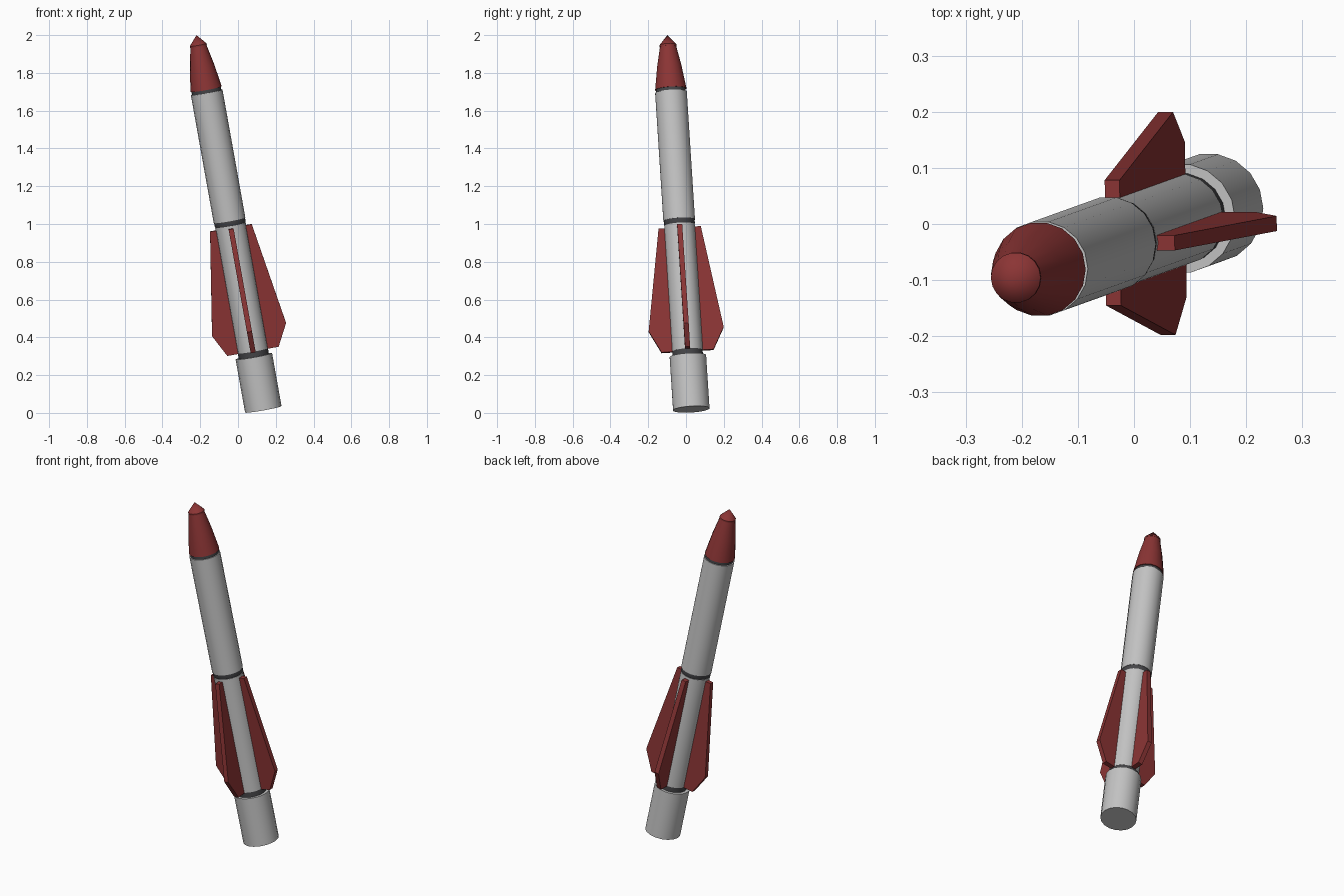
import bpy, bmesh, math
from mathutils import Vector, Matrix

if "Cube" in bpy.data.objects:
    bpy.data.objects.remove(bpy.data.objects["Cube"])


def material(name, rgb):
    m = bpy.data.materials.new(name)
    m.diffuse_color = (*rgb, 1)
    m.use_nodes = True
    m.node_tree.nodes["Principled BSDF"].inputs["Base Color"].default_value = m.diffuse_color
    return m


WHITE = material("light grey", (0.55, 0.55, 0.55))
RED = material("dark red", (0.26, 0.035, 0.035))
DARK = material("dark grey", (0.06, 0.06, 0.065))

# Tilted frame: the rocket leans along its axis from base to tip
base, tip = Vector((0.134, 0.028, 0.019)), Vector((-0.22, -0.099, 2.0))
LENGTH = (tip - base).length
az = (tip - base).normalized()
ax = Vector((0, 1, 0)).cross(az).normalized()
ay = az.cross(ax)
FRAME = Matrix.Translation(base) @ Matrix((ax, ay, az)).transposed().to_4x4()
SIDES = 18


def finish(name, bm, mat, smooth=True):
    bmesh.ops.recalc_face_normals(bm, faces=bm.faces)
    bm.transform(FRAME)
    me = bpy.data.meshes.new(name)
    bm.to_mesh(me)
    bm.free()
    me.materials.append(mat)
    ob = bpy.data.objects.new(name, me)
    bpy.context.collection.objects.link(ob)
    if smooth:
        bpy.ops.object.select_all(action='DESELECT')
        ob.select_set(True)
        bpy.context.view_layer.objects.active = ob
        bpy.ops.object.shade_smooth_by_angle(angle=math.radians(30))


def lathe(name, profile, mat):
    """Turn (radius, height) points round the rocket axis, with closed ends."""
    bm = bmesh.new()
    rings = []
    for r, h in profile:
        if r == 0:
            rings.append([bm.verts.new((0, 0, h))] * SIDES)
        else:
            rings.append([bm.verts.new((r * math.cos(2 * math.pi * i / SIDES),
                                        r * math.sin(2 * math.pi * i / SIDES), h))
                          for i in range(SIDES)])
    for a, b in zip(rings, rings[1:]):
        for i in range(SIDES):
            j = (i + 1) % SIDES
            bm.faces.new(dict.fromkeys((a[i], a[j], b[j], b[i])))
    for ring in (rings[0], rings[-1]):
        if ring[0] is not ring[1]:
            bm.faces.new(ring)
    finish(name, bm, mat)


# Body sections and the dark joints between them
lathe("booster", [(0.098, 0), (0.098, 0.286)], WHITE)
lathe("lower_joint", [(0.081, 0.28), (0.081, 0.318)], DARK)
lathe("fin_section", [(0.082, 0.315), (0.082, 0.992)], WHITE)
lathe("middle_joint", [(0.077, 0.985), (0.083, 1.0), (0.083, 1.02)], DARK)
lathe("upper_tube", [(0.085, 1.018), (0.085, 1.708)], WHITE)
lathe("nose_joint", [(0.079, 1.70), (0.079, 1.73)], DARK)

# Nose: tapered shell and a small pointed cap
lathe("nose_cone", [(0.084, 1.725), (0.065, 1.85), (0.042, 1.962)], RED)
lathe("nose_tip", [(0.045, 1.955), (0.045, 1.964), (0, LENGTH)], RED)

# Four swept fins
outline = [(0.06, 0.978), (0.112, 0.978), (0.199, 0.43), (0.138, 0.313), (0.06, 0.313)]
for k in range(4):
    bm = bmesh.new()
    near = [bm.verts.new((u, -0.0135, h)) for u, h in outline]
    far = [bm.verts.new((u, 0.0135, h)) for u, h in outline]
    bm.faces.new(near)
    bm.faces.new(far)
    for i in range(len(outline)):
        j = (i + 1) % len(outline)
        bm.faces.new((near[i], near[j], far[j], far[i]))
    bm.transform(Matrix.Rotation(k * math.pi / 2, 4, 'Z'))
    finish(f"fin_{k + 1}", bm, RED, smooth=False)
